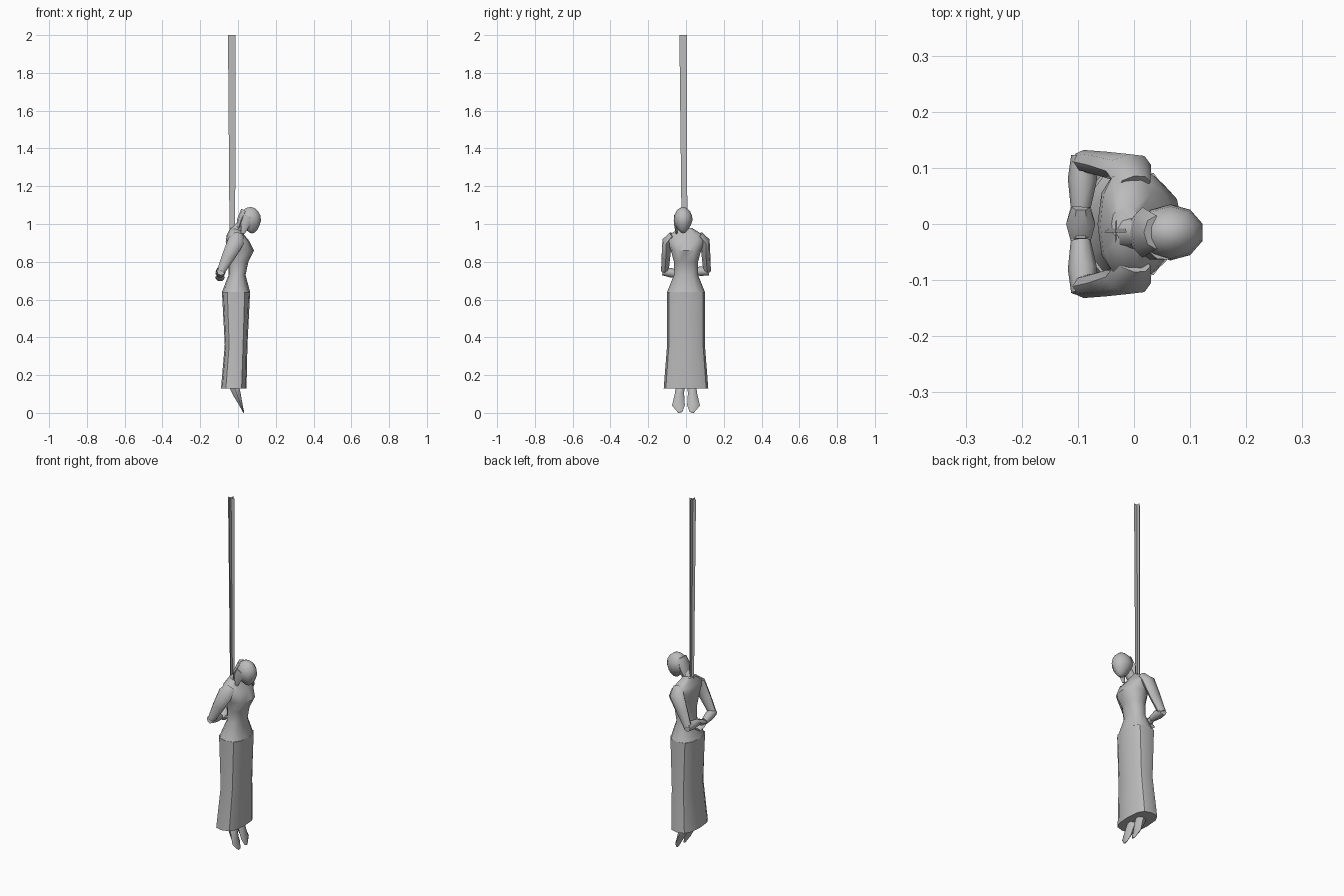
import bpy, bmesh, math
from mathutils import Vector

if "Cube" in bpy.data.objects:
    bpy.data.objects.remove(bpy.data.objects["Cube"], do_unlink=True)

grey = bpy.data.materials.new("plain grey")
grey.use_nodes = True
shade = (.5, .5, .5, 1)
grey.diffuse_color = shade
grey.node_tree.nodes["Principled BSDF"].inputs["Base Color"].default_value = shade

ACROSS = Vector((0, 1, 0))
FORWARD = Vector((1, 0, 0))
UP = Vector((0, 0, 1))


def finish(name, bm, sharp_angle):
    """Turn a bmesh into a shaded grey object."""
    bmesh.ops.recalc_face_normals(bm, faces=bm.faces)
    mesh = bpy.data.meshes.new(name)
    bm.to_mesh(mesh)
    bm.free()
    mesh.materials.append(grey)
    part = bpy.data.objects.new(name, mesh)
    bpy.context.collection.objects.link(part)
    bpy.ops.object.select_all(action='DESELECT')
    part.select_set(True)
    bpy.context.view_layer.objects.active = part
    bpy.ops.object.shade_smooth_by_angle(angle=math.radians(sharp_angle))


def ring_points(centre, u, v, sides, power=1):
    """Closed section around a centre; a power below one makes it boxier."""
    points = []
    for step in range(sides):
        angle = math.tau * step / sides
        c, s = math.cos(angle), math.sin(angle)
        points.append(centre + u * math.copysign(abs(c) ** power, c)
                      + v * math.copysign(abs(s) ** power, s))
    return points


def skin(name, rings, sharp_angle=45):
    """Bridge successive rings and cap both ends."""
    bm = bmesh.new()
    loops = [[bm.verts.new(point) for point in ring] for ring in rings]
    for low, high in zip(loops, loops[1:]):
        for j in range(len(low)):
            bm.faces.new((low[j - 1], low[j], high[j], high[j - 1]))
    bm.faces.new(loops[0])
    bm.faces.new(loops[-1])
    finish(name, bm, sharp_angle)


def stack(name, levels, power, sharp_angle):
    """Level sections, each given by height, back, front and half width."""
    rings = []
    for height, back, front, half in levels:
        centre = FORWARD * (back + front) / 2 + UP * height
        rings.append(ring_points(centre, FORWARD * (front - back) / 2,
                                 ACROSS * half, 12, power))
    skin(name, rings, sharp_angle)


def tube(name, path, widths, depths, axis, sides=8):
    """Sections square to a path; widths lie along the axis, depths across it."""
    points = [Vector(point) for point in path]
    rings = []
    for i, (point, width, depth) in enumerate(zip(points, widths, depths)):
        ahead, behind = points[min(i + 1, len(points) - 1)], points[max(i - 1, 0)]
        along = (ahead - behind).normalized()
        u = (axis - along * axis.dot(along)).normalized()
        rings.append(ring_points(point, u * width, along.cross(u) * depth, sides))
    skin(name, rings, 50)


# Long boxy skirt, and a bodice with narrow waist, bust and sloping shoulders
hips = (.64, -.085, .064, .1)
stack("skirt", [(.13, -.09, .045, .118), (.36, -.07, .05, .1), hips], .7, 35)
stack("bodice", [hips, (.73, -.05, .04, .064), (.8, -.05, .055, .064),
                 (.86, -.06, .085, .08), (.91, -.065, .06, .1),
                 (.94, -.06, .035, .095), (.98, -.04, .01, .03)], .85, 45)

# Bowed neck
head_y = -.015
tube("neck", [(-.02, head_y, .95), (.05, head_y, 1.03)], [.03, .025], [.03, .025], ACROSS)

# Head: a ball narrowed and pushed forward toward the chin
bm = bmesh.new()
bmesh.ops.create_uvsphere(bm, u_segments=10, v_segments=8, radius=1)
for vert in bm.verts:
    p = vert.co
    below = max(0, -p.z)
    narrow = 1 - below / 3
    p.x = p.x * narrow * .06 + .065 + below * .01
    p.y = p.y * narrow * .05 + head_y
    p.z = p.z * .07 + 1.02
finish("head", bm, 60)

# Hair falling over the nape and beside the cheek
tube("back_hair", [(.04, head_y, 1.07), (.015, head_y, 1.02), (-.005, head_y, .95)],
     [.03, .045, .02], [.025, .02, .01], ACROSS)
tube("side_lock", [(.055, -.05, 1.04), (.04, -.055, 1), (.025, -.05, .95)],
     [.03, .025, .01], [.015, .01, .005], FORWARD, 6)

for side, label in ((1, "left"), (-1, "right")):
    # Arm folded behind the back, one wrist above the other
    shoulder = Vector((-.01, side * .1, .91))
    elbow = Vector((-.09, side * .112, .75))
    wrist = Vector((-.095, side * .03, .74 + side * .01))
    inner = shoulder + Vector((.01, -side * .03, .03))
    tube(label + "_upper_arm", [inner, shoulder, shoulder.lerp(elbow, .5), elbow],
         [.03, .044, .035, .022], [.022, .026, .023, .02], FORWARD)
    tube(label + "_forearm", [elbow + ACROSS * side * .01, elbow.lerp(wrist, .4), wrist],
         [.022, .026, .018], [.022, .025, .018], FORWARD)
    # Hand crossing the middle and drooping slightly
    tip = wrist - ACROSS * side * .06 - UP * .025
    tube(label + "_hand", [wrist, wrist.lerp(tip, .5), tip],
         [.016, .026, .018], [.016, .018, .01], FORWARD, 6)
    # Foot hanging with the toes down
    ankle = Vector((-.025, side * .03, .15))
    toe = Vector((.03, side * .03, .003))
    ball = ankle.lerp(toe, .75) + ACROSS * side * .01
    tube(label + "_foot", [ankle, ankle.lerp(ball, .4), ball, toe],
         [.024, .024, .034, .012], [.03, .025, .01, .003], ACROSS, 6)

# Rope: two crossed flat strips, leaning slightly
for label, across in (("wide", FORWARD), ("deep", ACROSS)):
    bm = bmesh.new()
    top, base = Vector((-.033, head_y, 2)), Vector((-.03, -.008, .95))
    corners = [base - across * .015, base + across * .015,
               top + across * .02, top - across * .02]
    bm.faces.new([bm.verts.new(corner) for corner in corners])
    finish("rope_strip_" + label, bm, 45)
